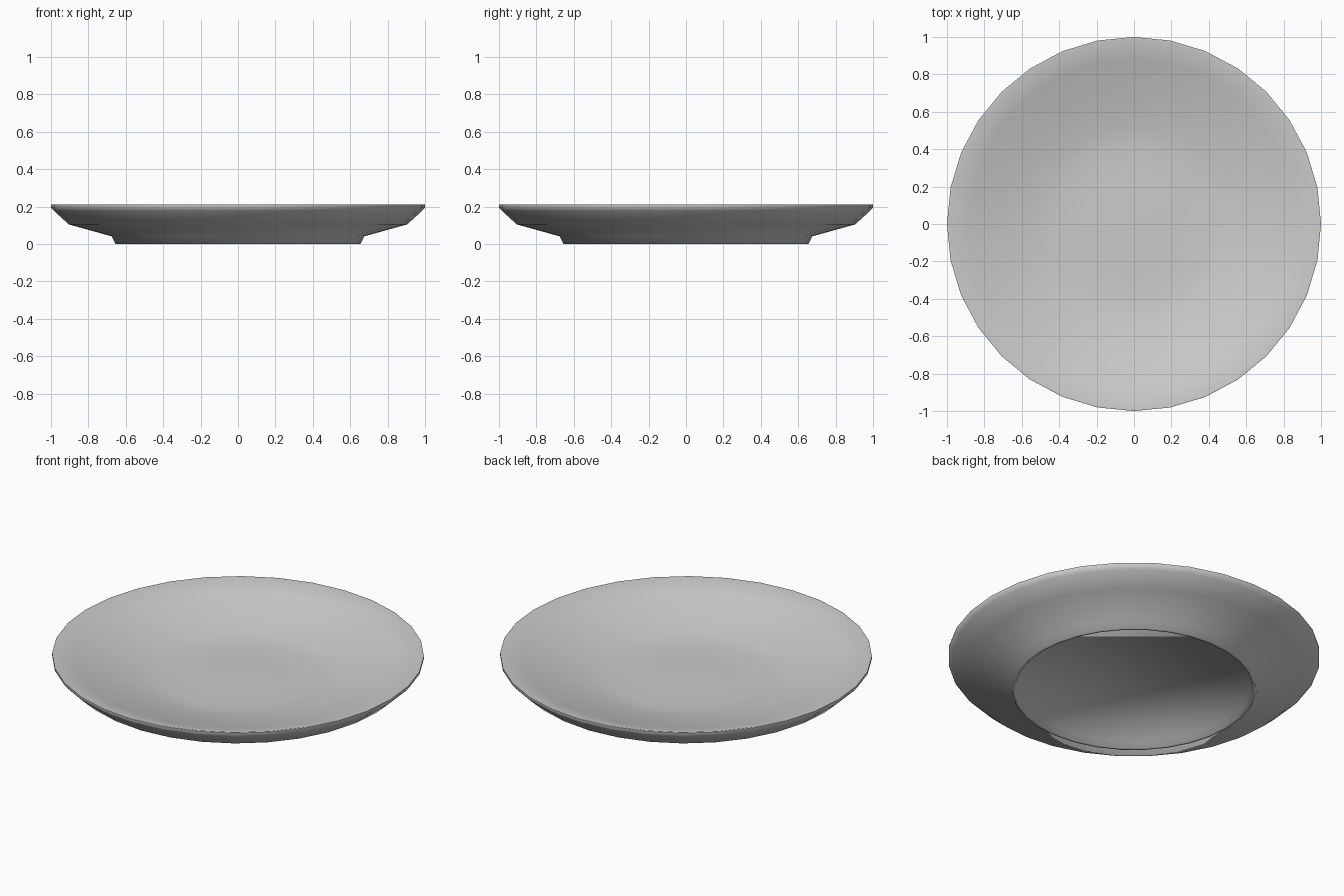
import bpy, bmesh, math

if "Cube" in bpy.data.objects:
    bpy.data.objects.remove(bpy.data.objects["Cube"])

SIDES = 32

# Half section (radius, height): recessed base, foot ring, underside, rim, dished top
PROFILE = [(0.625, 0.038), (0.64, 0.0), (0.655, 0.0), (0.675, 0.041),
           (0.905, 0.105), (0.985, 0.178), (1.0, 0.195), (1.0, 0.21), (0.99, 0.211),
           (0.88, 0.178), (0.7, 0.13), (0.52, 0.088), (0.42, 0.078), (0.25, 0.081)]

bm = bmesh.new()

# Rings of the turned profile
rings = []
for r, z in PROFILE:
    rings.append([bm.verts.new((r * math.cos(2 * math.pi * i / SIDES),
                                r * math.sin(2 * math.pi * i / SIDES), z))
                  for i in range(SIDES)])
for low, high in zip(rings, rings[1:]):
    for i in range(SIDES):
        j = (i + 1) % SIDES
        bm.faces.new((low[i], low[j], high[j], high[i]))

# Flat base and dish centre
bm.faces.new(rings[0][::-1])
centre = bm.verts.new((0, 0, 0.083))
for i in range(SIDES):
    bm.faces.new((rings[-1][i], rings[-1][(i + 1) % SIDES], centre))
bmesh.ops.recalc_face_normals(bm, faces=bm.faces)

mesh = bpy.data.meshes.new("plate")
bm.to_mesh(mesh)
bm.free()
plate = bpy.data.objects.new("plate", mesh)
bpy.context.collection.objects.link(plate)

# Darker grey glaze
glaze = bpy.data.materials.new("grey_glaze")
glaze.diffuse_color = (0.58, 0.58, 0.58, 1)
glaze.use_nodes = True
glaze.node_tree.nodes["Principled BSDF"].inputs["Base Color"].default_value = glaze.diffuse_color
mesh.materials.append(glaze)

# Smooth sides with crisp rim
bpy.context.view_layer.objects.active = plate
plate.select_set(True)
bpy.ops.object.shade_smooth_by_angle(angle=math.radians(80))
